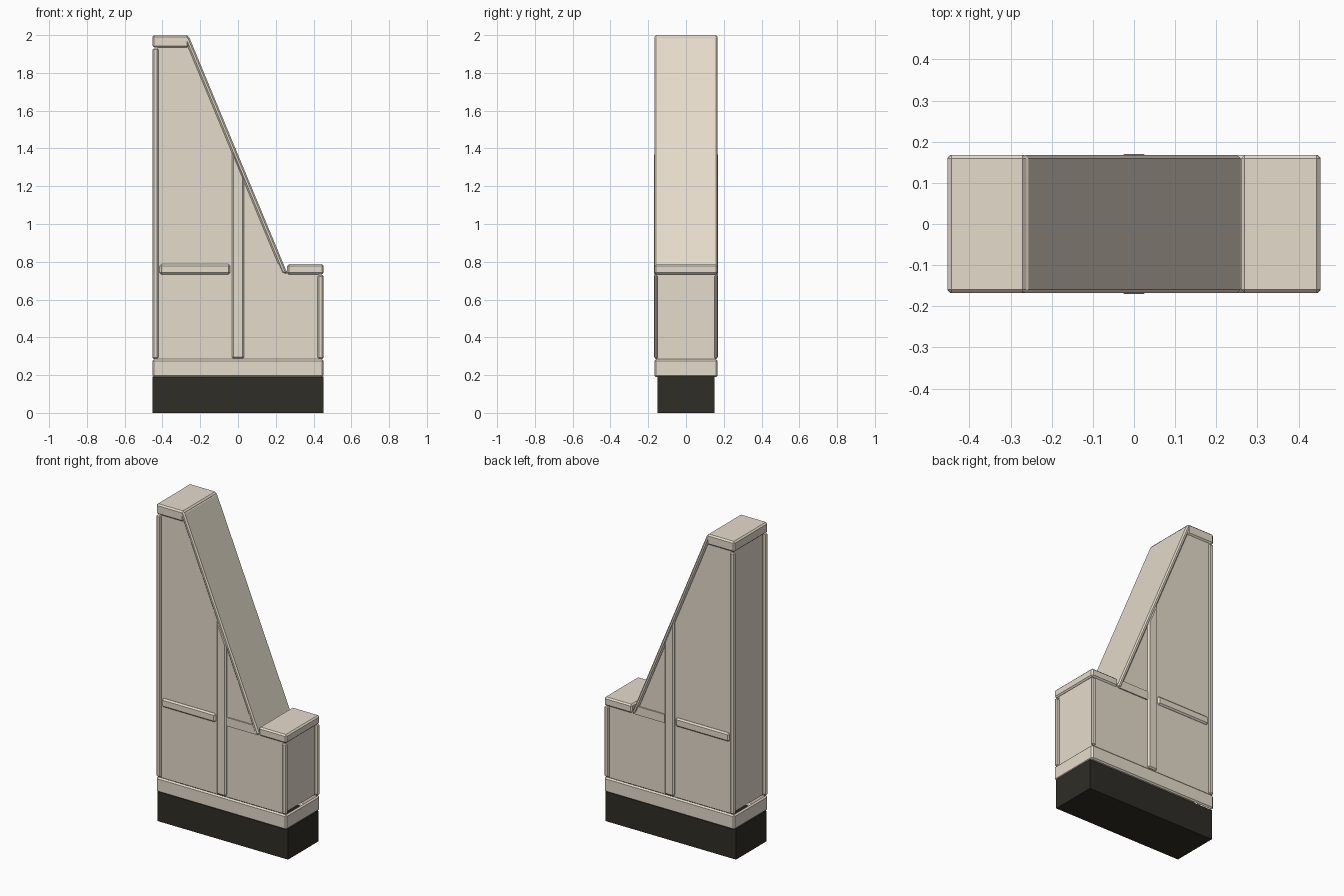
import bpy, bmesh
from mathutils import Vector

if "Cube" in bpy.data.objects:
    bpy.data.objects.remove(bpy.data.objects["Cube"])


def material(name, color):
    m = bpy.data.materials.new(name)
    m.diffuse_color = (*color, 1.0)
    m.use_nodes = True
    m.node_tree.nodes["Principled BSDF"].inputs["Base Color"].default_value = m.diffuse_color
    return m


BEIGE = material("warm beige", (0.785, 0.71, 0.60))
DARK = material("dark charcoal", (0.029, 0.026, 0.019))
UP, DOWN, LEFT, RIGHT = (0, 0, 1), (0, 0, -1), (-1, 0, 0), (1, 0, 0)


def facing(bm, dirs):
    return [f for f in bm.faces if any(f.normal.dot(Vector(d)) > 0.99 for d in dirs)]


def prism(name, profile, y0, y1, mat=BEIGE, bevel=0.0, hidden=(), inward=()):
    """Extrude an x-z outline along y, chamfer it, open covered sides."""
    bm = bmesh.new()
    front = bm.faces.new([bm.verts.new((x, y0, z)) for x, z in profile])
    ext = bmesh.ops.extrude_face_region(bm, geom=[front])
    verts = [v for v in ext["geom"] if isinstance(v, bmesh.types.BMVert)]
    bmesh.ops.translate(bm, verts=verts, vec=(0, y1 - y0, 0))
    bmesh.ops.recalc_face_normals(bm, faces=bm.faces)
    if bevel:
        bmesh.ops.bevel(bm, geom=bm.edges[:], offset=bevel, segments=1, affect='EDGES')
    bm.normal_update()
    # end faces that look inwards
    bmesh.ops.reverse_faces(bm, faces=facing(bm, inward))
    ends = facing(bm, hidden)
    bmesh.ops.delete(bm, geom=ends, context='FACES')
    mesh = bpy.data.meshes.new(name)
    bm.to_mesh(mesh)
    bm.free()
    mesh.materials.append(mat)
    obj = bpy.data.objects.new(name, mesh)
    bpy.context.collection.objects.link(obj)
    return obj


def rect(x0, x1, z0, z1):
    return [(x0, z0), (x1, z0), (x1, z1), (x0, z1)]


HX, HY, CH = 0.453, 0.168, 0.009
ENDS = (LEFT, RIGHT)

# Dark recessed plinth
prism("plinth", rect(-HX, HX, 0, 0.192), -0.15, 0.15, DARK, hidden=[UP])

# Wall core, recessed behind the trim on the sides and ends
prism("wall_core", [(-0.425, 0.284), (0.425, 0.284), (0.425, 0.75), (0.243, 0.75),
                    (-0.272, 1.96), (-0.425, 1.96)], -0.157, 0.157, hidden=[UP])

# Base trim and caps, with ends looking inwards
prism("base_trim", rect(-HX, HX, 0.19, 0.284), -HY, HY, bevel=CH, hidden=[UP, DOWN], inward=ENDS)
prism("tall_cap", rect(-HX, -0.262, 1.934, 2.0), -HY, HY, bevel=CH, hidden=[DOWN], inward=[LEFT])
prism("short_cap", rect(0.26, HX, 0.733, 0.787), -HY, HY, bevel=CH, hidden=[DOWN], inward=[RIGHT])

# Corner posts at both ends, front and back
for side, label in ((-1, "front"), (1, "back")):
    y0, y1 = sorted((side * 0.15, side * HY))
    prism(label + "_tall_post", rect(-HX, -0.422, 0.286, 1.93), y0, y1, bevel=0.007)
    prism(label + "_short_post", rect(0.422, HX, 0.286, 0.73), y0, y1, bevel=0.007)

# Sloping rail
prism("sloping_rail", [(0.234, 0.737), (0.262, 0.737), (-0.26, 1.993), (-0.288, 1.993)],
      -0.1675, 0.1675, bevel=0.008)

# Centre post cut along the slope, and the horizontal bands, on both broad sides
prism("centre_post", [(-0.033, 0.288), (0.033, 0.288), (0.033, 1.245), (-0.033, 1.405)],
      -0.17, 0.17, bevel=CH)
prism("tall_side_band", rect(-0.415, -0.042, 0.733, 0.787), -HY, HY, bevel=CH)
prism("short_side_band", [(0.035, 0.733), (0.252, 0.733), (0.23, 0.787), (0.035, 0.787)],
      -0.164, 0.164)
